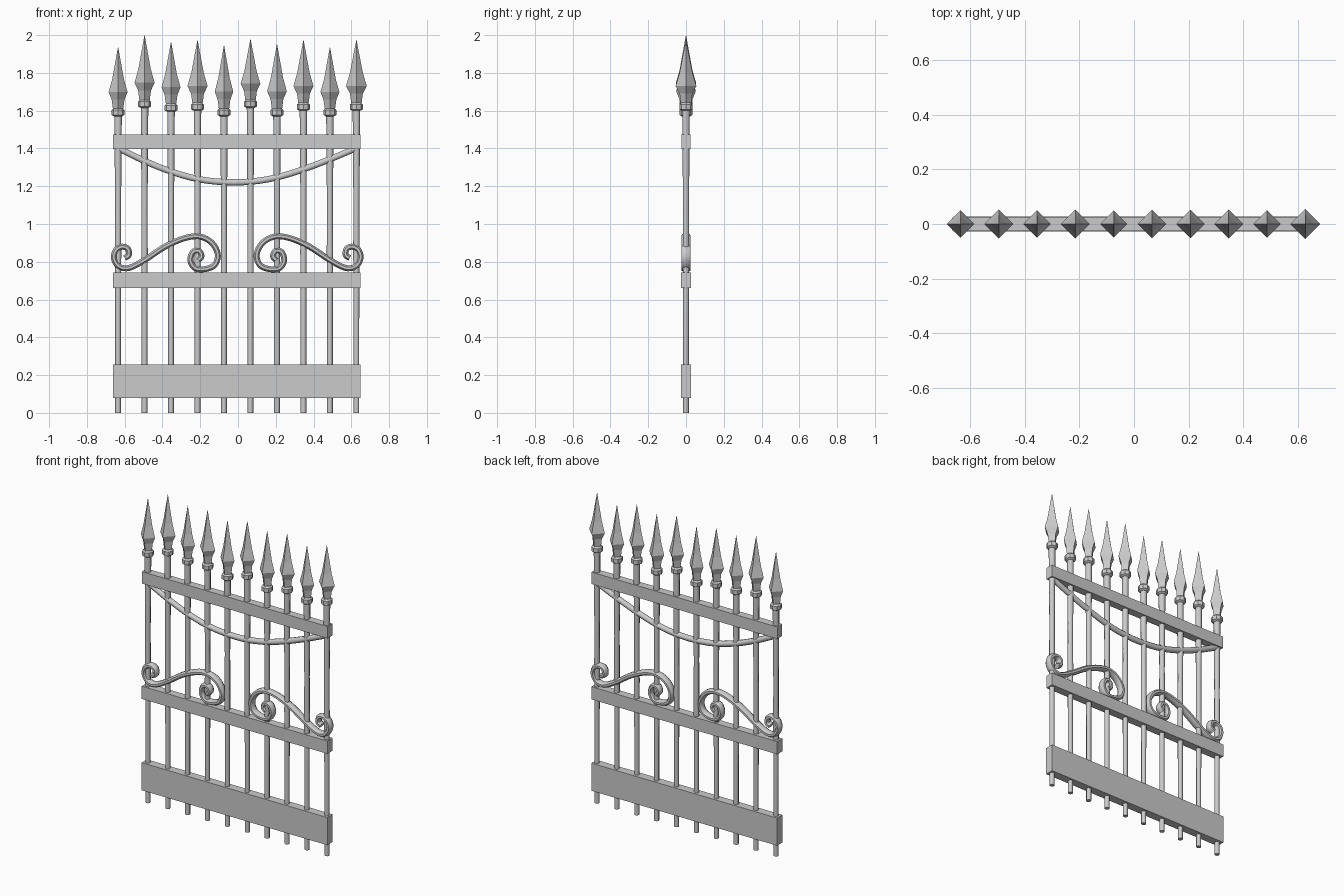
import bpy, bmesh, math
from mathutils import Vector

if "Cube" in bpy.data.objects:
    bpy.data.objects.remove(bpy.data.objects["Cube"])

CX = -0.004  # gate centre line


def finish(name, bm, smooth=False):
    bmesh.ops.recalc_face_normals(bm, faces=bm.faces)
    me = bpy.data.meshes.new(name)
    bm.to_mesh(me)
    bm.free()
    ob = bpy.data.objects.new(name, me)
    bpy.context.collection.objects.link(ob)
    if smooth:
        bpy.context.view_layer.objects.active = ob
        ob.select_set(True)
        bpy.ops.object.shade_smooth_by_angle(angle=math.radians(50))
        ob.select_set(False)
    return ob


def skin(bm, rings):
    """Join rings of points into a closed tube with capped ends."""
    vs = [[bm.verts.new(p) for p in r] for r in rings]
    n = len(vs[0])
    for a, b in zip(vs, vs[1:]):
        for i in range(n):
            j = (i + 1) % n
            bm.faces.new((a[i], a[j], b[j], b[i]))
    bm.faces.new(vs[0])
    bm.faces.new(vs[-1])


def lathe(name, x, profile, sides, smooth=False):
    """Revolve (radius, z) pairs about a vertical axis at x."""
    bm = bmesh.new()
    skin(bm, [[(x + r * math.cos(math.tau * i / sides), r * math.sin(math.tau * i / sides), z)
               for i in range(sides)] for r, z in profile])
    bmesh.ops.remove_doubles(bm, verts=bm.verts, dist=1e-6)
    return finish(name, bm, smooth)


def sweep(name, pts, width, depth, steps=4, sides=8):
    """Sweep an elliptical section along a smooth path in the gate plane."""
    p = [Vector((x, 0, z)) for x, z in pts]
    p = [2 * p[0] - p[1]] + p + [2 * p[-1] - p[-2]]
    path = []
    for a, b, c, d in zip(p, p[1:], p[2:], p[3:]):
        for s in range(steps):
            t = s / steps
            path.append(0.5 * (2 * b + (c - a) * t + (2 * a - 5 * b + 4 * c - d) * t**2
                               + (3 * b - a - 3 * c + d) * t**3))
    path.append(p[-2])
    rings, last = [], len(path) - 1
    for k, q in enumerate(path):
        tan = (path[min(k + 1, last)] - path[max(k - 1, 0)]).normalized()
        nrm = Vector((-tan.z, 0, tan.x))
        ring = []
        for i in range(sides):
            a = math.tau * (i + 0.5) / sides
            ring.append(q + nrm * width * math.cos(a) + Vector((0, depth * math.sin(a), 0)))
        rings.append(ring)
    bm = bmesh.new()
    skin(bm, rings)
    return finish(name, bm, True)


# Pickets: hand-forged bar, collar and four-sided spear head, each a little different
bases = [1.61, 1.655, 1.635, 1.64, 1.61, 1.655, 1.61, 1.64, 1.61, 1.64]
tips = [1.937, 2.0, 1.965, 1.975, 1.947, 1.98, 1.953, 1.975, 1.937, 1.975]
widths = [.05, .053, .05, .053, .049, .052, .052, .053, .05, .055]
for i, (b, t, w) in enumerate(zip(bases, tips, widths)):
    x = CX + 0.1402 * (i - 4.5)
    lathe(f"bar_{i}", x, [(.015, 0), (.015, .5), (.017, .85), (.016, 1.1),
                          (.018, 1.35), (.02, b - .02)], 8, True)
    lathe(f"collar_{i}", x, [(.022, b - .04), (.034, b - .033), (.034, b - .007), (.024, b + .002)], 8)
    h = t - b
    lathe(f"spear_head_{i}", x, [(.026, b - .01), (.034, b + .15 * h), (w, b + .27 * h),
                                 (.62 * w, b + .48 * h), (0.0005, t)], 4)

# Flat horizontal rails
for name, lo, hi, d in [("top_rail", 1.397, 1.473, .025), ("middle_rail", .662, .743, .026),
                        ("bottom_rail", .08, .256, .027)]:
    bm = bmesh.new()
    bmesh.ops.create_cube(bm, size=1)
    for v in bm.verts:
        v.co = (CX - .002 + v.co.x * 1.31, v.co.y * 2 * d, (lo + hi) / 2 + v.co.z * (hi - lo))
    finish(name, bm)

# Hanging arch below the top rail
sweep("arch_bar", [(-.63, 1.40), (-.493, 1.333), (-.353, 1.277), (-.213, 1.238), (-.074, 1.222),
                   (.066, 1.224), (.206, 1.247), (.347, 1.29), (.487, 1.343), (.622, 1.40)],
      .018, .018, 3)

# Mirrored S scrolls
scroll = [(-.60, .82), (-.578, .835), (-.583, .868), (-.612, .88), (-.645, .863), (-.657, .82),
          (-.63, .775), (-.575, .768), (-.49, .812), (-.385, .881), (-.28, .926), (-.2, .933),
          (-.138, .9), (-.107, .84), (-.122, .785), (-.17, .762), (-.225, .765), (-.252, .805),
          (-.24, .85), (-.208, .858), (-.193, .83), (-.21, .808)]
sweep("scroll_left", scroll, .017, .026)
sweep("scroll_right", [(2 * CX - x, z) for x, z in scroll], .017, .026)
